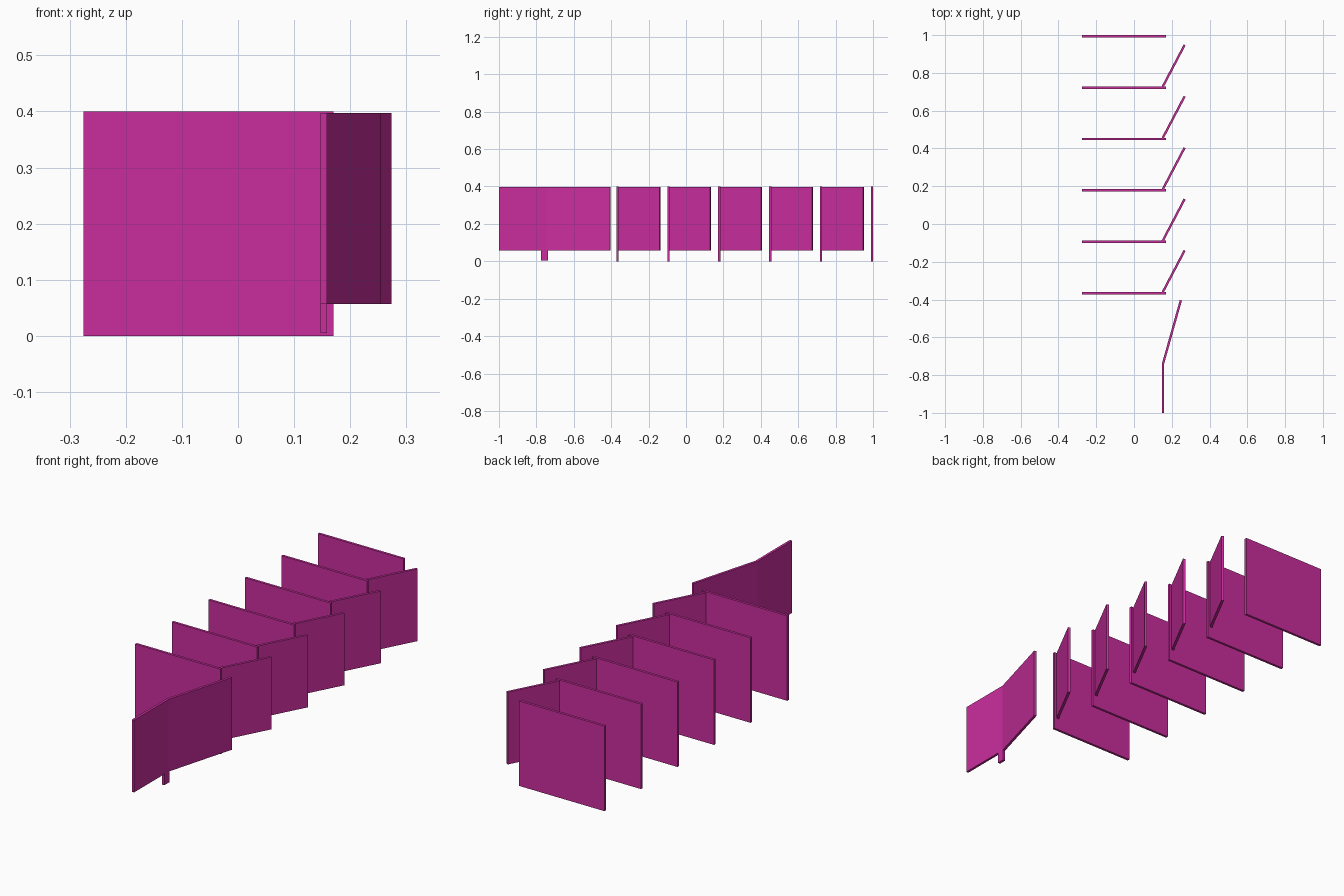
import bpy, bmesh
from mathutils import Vector

# Remove the default object
cube = bpy.data.objects.get("Cube")
if cube:
    bpy.data.objects.remove(cube, do_unlink=True)

# Single material
magenta = bpy.data.materials.new("magenta")
magenta.use_nodes = True
colour = (0.59, 0.027, 0.34, 1)
magenta.diffuse_color = colour
magenta.node_tree.nodes["Principled BSDF"].inputs["Base Color"].default_value = colour

THICK = 0.012


def panel(name, path, z_low, z_high):
    """Upright sheet of constant thickness following a plan path, mitred at bends."""
    pts = [Vector(p) for p in path]
    dirs = [(b - a).normalized() for a, b in zip(pts, pts[1:])]
    left, right = [], []
    for i, p in enumerate(pts):
        before, after = dirs[max(i - 1, 0)], dirs[min(i, len(dirs) - 1)]
        mid = (before + after).normalized()
        offset = Vector((-mid.y, mid.x)) * THICK / 2 / mid.dot(after)
        left.append(p + offset)
        right.append(p - offset)
    bm = bmesh.new()
    rails = [[bm.verts.new((p.x, p.y, z)) for p in side]
             for side, z in ((left, z_low), (right, z_low), (right, z_high), (left, z_high))]
    for a, b in zip(rails, rails[1:] + rails[:1]):
        for i in range(len(pts) - 1):
            bm.faces.new((a[i], a[i + 1], b[i + 1], b[i]))
    for end in (0, -1):
        bm.faces.new([rail[end] for rail in rails])
    bmesh.ops.recalc_face_normals(bm, faces=bm.faces)
    mesh = bpy.data.meshes.new(name)
    bm.to_mesh(mesh)
    bm.free()
    mesh.materials.append(magenta)
    obj = bpy.data.objects.new(name, mesh)
    bpy.context.collection.objects.link(obj)
    return obj


# Row of partition walls, each but the rearmost with an open door
WALLS, SPACING, FIRST_Y = 6, 0.272, -0.366
DOOR_LOW, DOOR_HIGH = 0.057, 0.397
for i in range(WALLS):
    y = FIRST_Y + i * SPACING
    panel(f"partition_{i + 1}", [(-0.275, y), (0.17, y)], 0, 0.4)
    if i < WALLS - 1:
        panel(f"door_{i + 1}", [(0.152, y + 0.005), (0.268, y + 0.226)], DOOR_LOW, DOOR_HIGH)

# Bent screen at the front with its small foot
panel("front_screen", [(0.153, -1), (0.153, -0.742), (0.248, -0.404)], DOOR_LOW, DOOR_HIGH)
panel("screen_foot", [(0.153, -0.775), (0.153, -0.738)], 0.005, DOOR_LOW)
